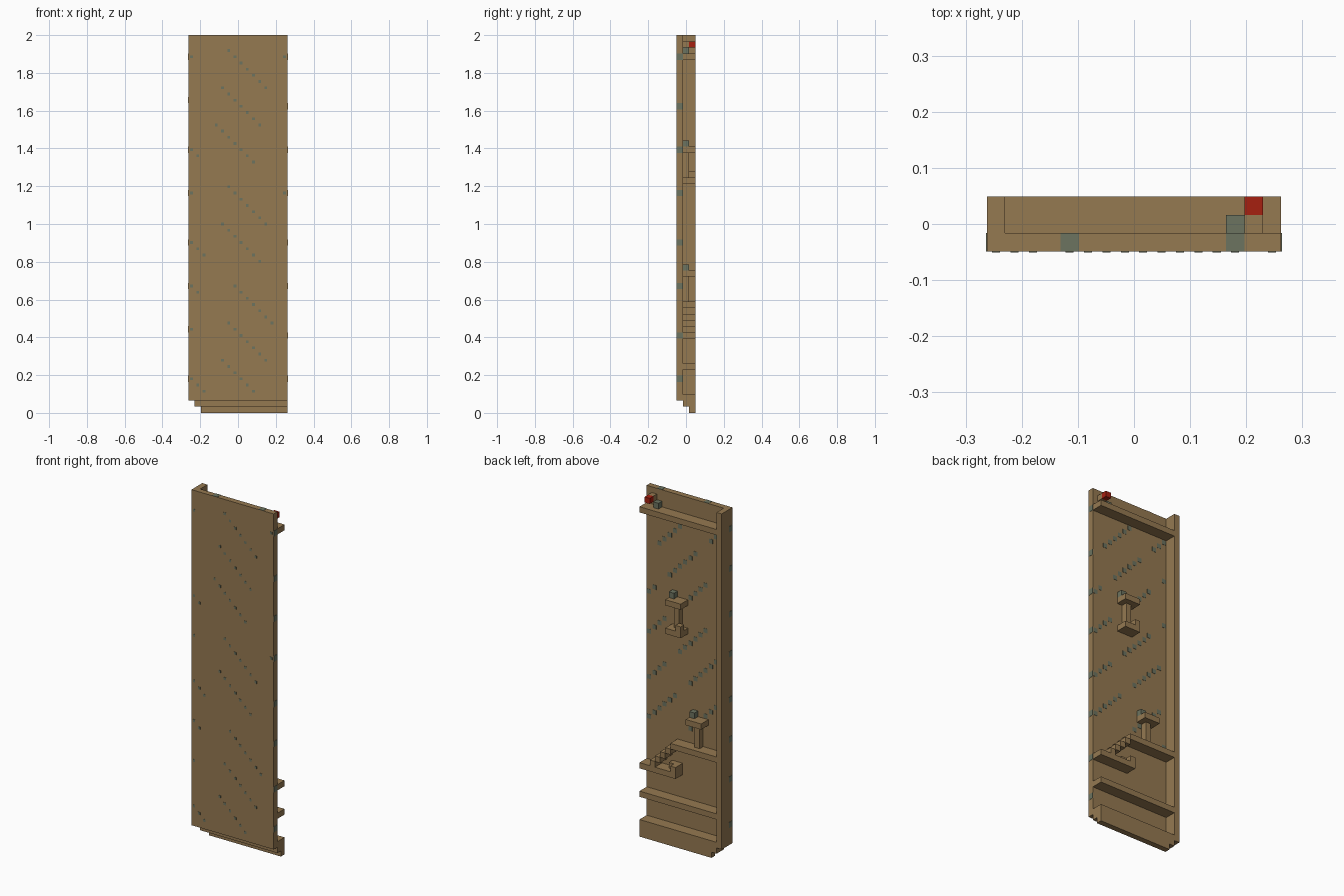
import bpy
import bmesh
from mathutils import Matrix, Vector

cube = bpy.data.objects.get("Cube")
if cube:
    bpy.data.objects.remove(cube)

V = 2 / 61                      # one block
W, D, H = 16, 3, 61             # panel size in blocks


def material(name, rgb):
    m = bpy.data.materials.new(name)
    m.use_nodes = True
    m.diffuse_color = (*rgb, 1)
    bsdf = next(n for n in m.node_tree.nodes if n.type == 'BSDF_PRINCIPLED')
    bsdf.inputs["Base Color"].default_value = (*rgb, 1)
    bsdf.inputs["Roughness"].default_value = 0.9
    return m


brown = material("brown", (0.30, 0.192, 0.083))
grey = material("grey green", (0.150, 0.172, 0.117))
red = material("red", (0.38, 0.014, 0.005))


def part(name, mat, *boxes):
    """One object made of boxes, each given as x, y, z ranges in blocks."""
    bm = bmesh.new()
    for xs, ys, zs in boxes:
        lo = Vector((xs[0], ys[0], zs[0]))
        hi = Vector((xs[1], ys[1], zs[1]))
        mid = (lo + hi) / 2 - Vector((W / 2, D / 2, 0))
        bmesh.ops.create_cube(bm, size=1, matrix=Matrix.Translation(mid * V)
                              @ Matrix.Diagonal(((hi - lo) * V).to_4d()))
    mesh = bpy.data.meshes.new(name)
    bm.to_mesh(mesh)
    bm.free()
    mesh.materials.append(mat)
    obj = bpy.data.objects.new(name, mesh)
    bpy.context.collection.objects.link(obj)
    return obj


DEEP = (1, 3)                   # full relief depth behind the slab
INNER = (1, 2)                  # only the block next to the slab
OUTER = (2, 3)

# Backing slab and side wall
part("front_slab", brown, ((0, W), (0, 1), (2, H)))
part("side_wall", brown, ((0, 1), DEEP, (2, H)))

# Stepped bottom rail
part("bottom_rail", brown,
     ((1, W), DEEP, (2, 3)),
     ((1, W), DEEP, (1, 2)),
     ((2, W), OUTER, (0, 1)))

# Floors
part("lower_floor", brown, ((1, W), DEEP, (7, 8)))
part("top_floor", brown, ((1, W), DEEP, (57, 58)))
part("landing", brown,
     ((9, W), DEEP, (12, 13)),
     ((9, 10), DEEP, (13, 14)),
     ((10, 11), INNER, (13, 14)))
part("upper_floor", brown, ((1, 10), DEEP, (17, 18)))

# Stairs between landing and upper floor
part("stairs", brown, *[((13 - k, 14 - k), DEEP, (13 + k, 14 + k)) for k in range(4)])


# Posts carrying a crossbar with a small knob on it
def post(name, x, z0, z1):
    part(name + "_stem", brown, ((x, x + 1), INNER, (z0, z1)))
    part(name + "_crossbar", brown, ((x - 1, x + 2), DEEP, (z1, z1 + 1)))
    part(name + "_knob", grey, ((x + 1, x + 2), INNER, (z1 + 1, z1 + 2)))


post("low_post", 5, 18, 22)
post("high_post", 9, 38, 42)
part("high_post_foot", brown,
     ((8, 11), DEEP, (37, 38)),
     ((8, 9), OUTER, (38, 39)))

# Lamp on the top floor
part("lamp_base", grey, ((13, 14), INNER, (58, 59)))
part("lamp_arm", brown, ((14, 15), INNER, (59, 60)))
part("lamp", red, ((14, 15), OUTER, (59, 60)))

# Diagonal flecks as thin plates on the slab faces and edges
T = 0.04
streaks = {int(5.6 + 7.4 * k) for k in range(10)}
front, back, edge = [], [], []
for x in range(W):
    for z in range(3, H):
        if x + z not in streaks:
            continue
        if (x + 3 * (x + z)) % 11 < 7:
            a, b = 0.28, 0.72
            front.append(((x + a, x + b), (-T, 0), (z + a, z + b)))
        if x > 0 and z < 57 and z > 18 and (x + 2 * (x + z)) % 8 < 6:
            a, b = 0.12, 0.88
            back.append(((x + a, x + b), (1, 1 + T), (z + a, z + b)))
        if x == W - 1:
            edge.append(((W, W + T), (0, 1), (z, z + 1)))
        if x == 0:
            edge.append(((-T, 0), (0, 1), (z, z + 1)))
for x in (4, 13):
    edge.append(((x, x + 1), (0, 1), (H, H + T)))
part("front_flecks", grey, *front)
part("back_flecks", grey, *back)
part("edge_flecks", grey, *edge)
